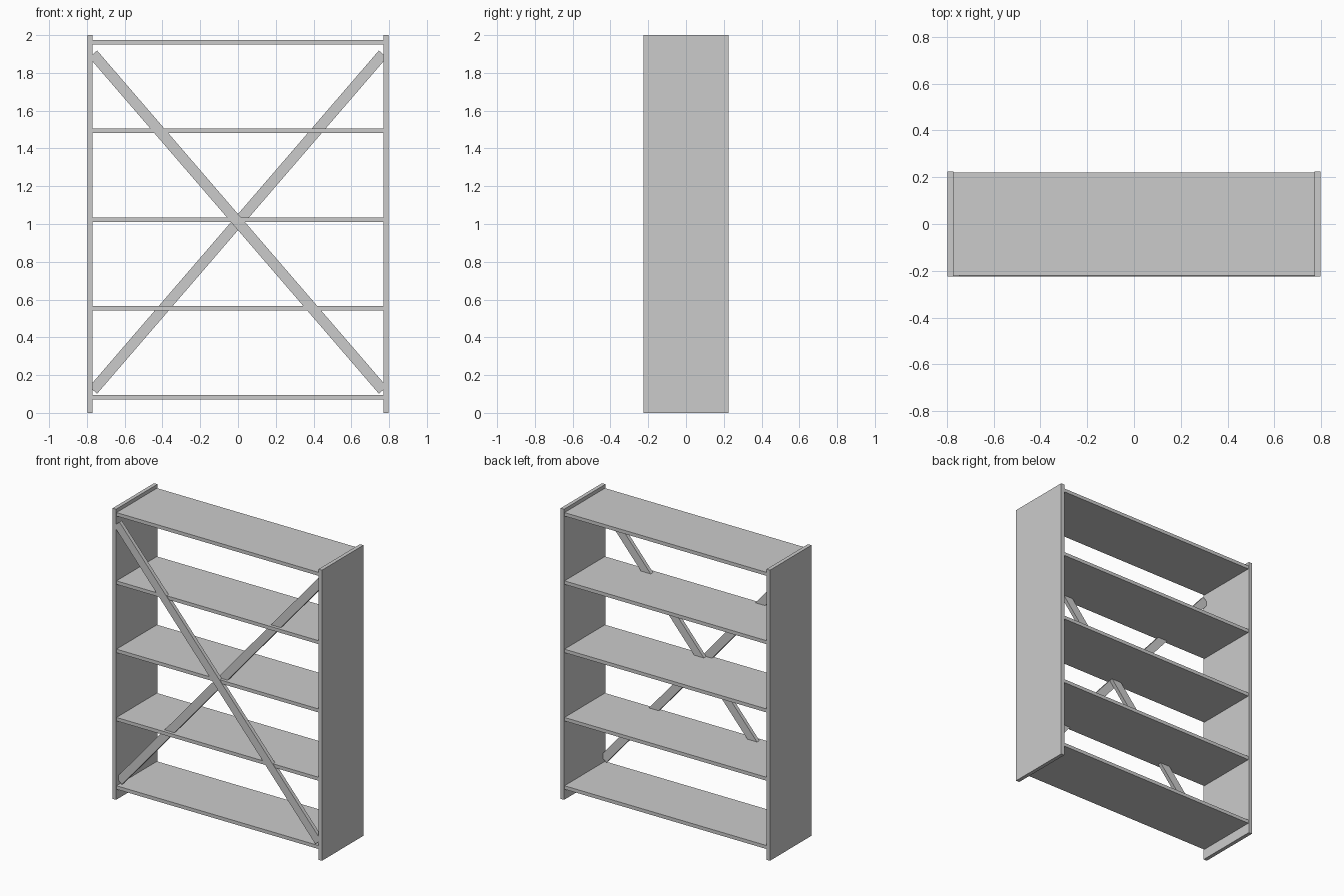
import bpy
import math

cube = bpy.data.objects.get("Cube")
if cube:
    bpy.data.objects.remove(cube, do_unlink=True)

grey = bpy.data.materials.new("plain_grey")
grey.use_nodes = True
colour = (0.6, 0.6, 0.6, 1)
grey.diffuse_color = colour
grey.node_tree.nodes["Principled BSDF"].inputs["Base Color"].default_value = colour

HALF_W, HEIGHT = 0.797, 2.0
PANEL_T, SHELF_T = 0.026, 0.024
INNER = HALF_W - PANEL_T


def board(name, size, centre, tilt=0.0):
    bpy.ops.mesh.primitive_cube_add(size=1, location=centre)
    obj = bpy.context.object
    obj.name = name
    obj.scale = size
    bpy.ops.object.transform_apply(location=False, rotation=False, scale=True)
    obj.rotation_euler.y = tilt
    obj.data.materials.append(grey)
    return obj


# Upright side panels, the full height of the case
for side, sign in (("left", 1), ("right", -1)):
    board(side + "_panel", (PANEL_T, 0.45, HEIGHT),
          (sign * (HALF_W - PANEL_T / 2), 0, HEIGHT / 2))

# Five evenly spaced shelves, set slightly back from the panel edges
for i in range(5):
    board(f"shelf_{i + 1}", (2 * INNER, 0.44, SHELF_T),
          (0, 0, 0.083 + 0.47 * i))

# Crossed diagonal braces at the front, one lying behind the other
BRACE_T = 0.026
run, rise = 0.767, 0.89
length = 2 * math.hypot(run, rise)
angle = math.atan2(rise, run)
for name, sign, y in (("front_brace", 1, -0.224 + BRACE_T / 2),
                      ("rear_brace", -1, -0.224 + BRACE_T * 1.5)):
    board(name, (length, BRACE_T, 0.056), (0, y, 1.01), sign * angle)
